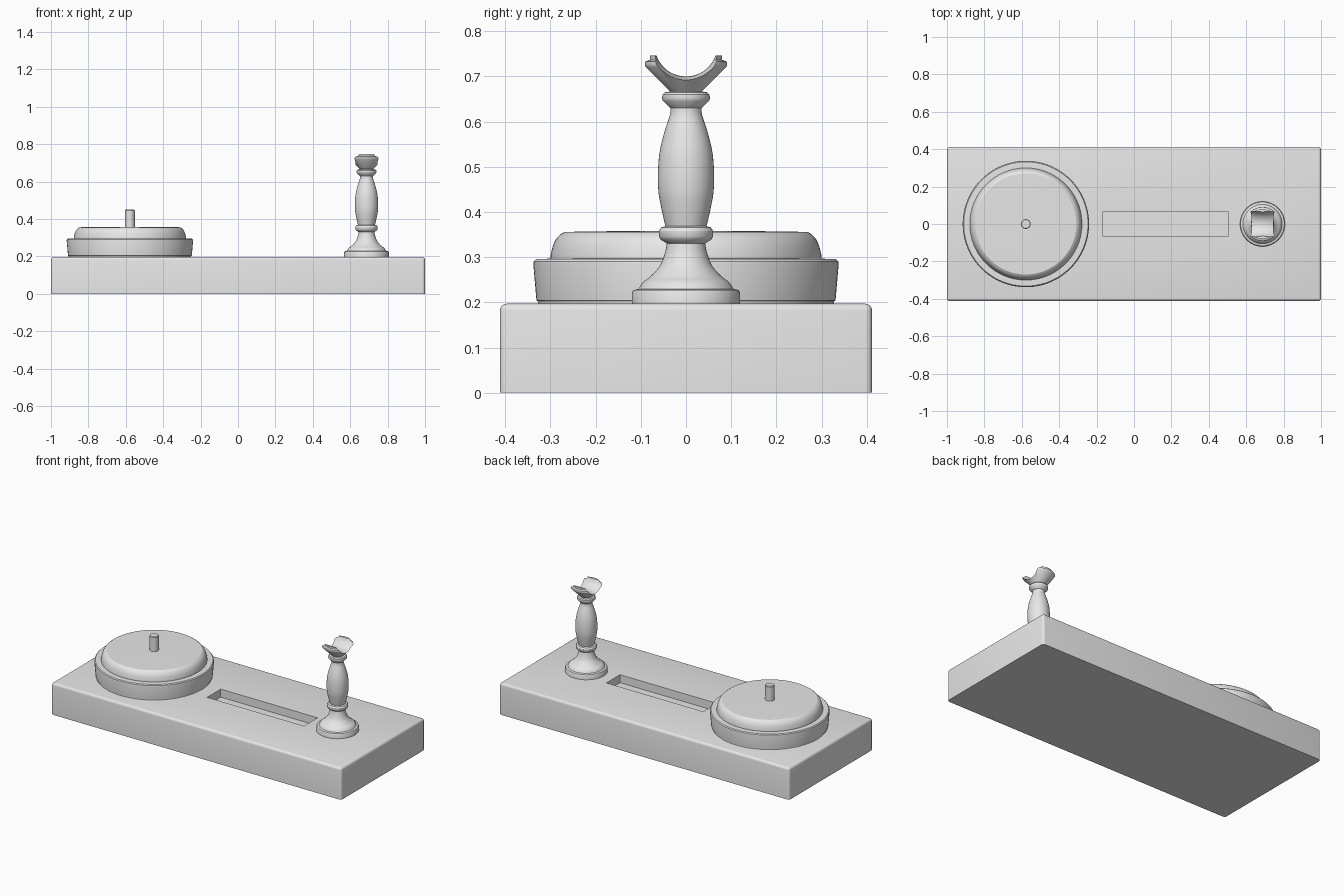
import bpy, bmesh, math
from mathutils import Matrix, Vector

cube = bpy.data.objects.get("Cube")
if cube:
    bpy.data.objects.remove(cube, do_unlink=True)

grey = bpy.data.materials.new("plain grey")
grey.use_nodes = True
grey.diffuse_color = (0.8, 0.8, 0.8, 1)
grey.node_tree.nodes["Principled BSDF"].inputs["Base Color"].default_value = (0.8, 0.8, 0.8, 1)


def finish(name, bm, matrix=None):
    bmesh.ops.recalc_face_normals(bm, faces=bm.faces)
    mesh = bpy.data.meshes.new(name)
    bm.to_mesh(mesh)
    bm.free()
    mesh.materials.append(grey)
    obj = bpy.data.objects.new(name, mesh)
    if matrix:
        obj.matrix_world = matrix
    bpy.context.collection.objects.link(obj)
    return obj


def smooth(obj):
    bpy.ops.object.select_all(action='DESELECT')
    bpy.context.view_layer.objects.active = obj
    obj.select_set(True)
    bpy.ops.object.shade_smooth_by_angle(angle=math.radians(30))


def curved(points, steps=5):
    """Catmull-Rom curve through (radius, height) points."""
    p = [Vector(q) for q in points]
    p = [p[0] * 2 - p[1]] + p + [p[-1] * 2 - p[-2]]
    out = []
    for a, b, c, d in zip(p, p[1:], p[2:], p[3:]):
        for i in range(steps):
            t = i / steps
            out.append(b + (c - a) * t / 2 + (2 * a - 5 * b + 4 * c - d) * t * t / 2
                       + (3 * b - a - 3 * c + d) * t ** 3 / 2)
    return [tuple(v) for v in out] + [points[-1]]


def lathe(name, profile, matrix, sides=64):
    """Closed turned solid; the profile is capped on the axis at both ends."""
    profile = [(0, profile[0][1])] + profile + [(0, profile[-1][1])]
    bm = bmesh.new()
    verts = [bm.verts.new((r, 0, z)) for r, z in profile]
    edges = [bm.edges.new(pair) for pair in zip(verts, verts[1:])]
    bmesh.ops.spin(bm, geom=verts + edges, cent=(0, 0, 0), axis=(0, 0, 1),
                   angle=math.tau, steps=sides)
    bmesh.ops.remove_doubles(bm, verts=bm.verts, dist=1e-5)
    return finish(name, bm, matrix)


def box(name, size, centre, bevel=0):
    bm = bmesh.new()
    bmesh.ops.create_cube(bm, size=1)
    bmesh.ops.scale(bm, vec=size, verts=bm.verts)
    if bevel:
        # Round every edge except those resting on the ground
        edges = [e for e in bm.edges if any(v.co.z > 0 for v in e.verts)]
        bmesh.ops.bevel(bm, geom=edges, offset=bevel, segments=4, profile=0.5, affect='EDGES')
    return finish(name, bm, Matrix.Translation(centre))


def cut(obj, cutter):
    mod = obj.modifiers.new("cut", 'BOOLEAN')
    mod.operation, mod.solver, mod.object = 'DIFFERENCE', 'EXACT', cutter
    bpy.context.view_layer.update()
    bpy.context.view_layer.objects.active = obj
    bpy.ops.object.modifier_apply(modifier=mod.name)
    bpy.data.objects.remove(cutter, do_unlink=True)


# Plinth with a long recessed tray
TOP = 0.197
plinth = box("plinth", (2, 0.824, TOP), (0, 0, TOP / 2), 0.015)
cut(plinth, box("tray_cutter", (0.668, 0.134, 0.1), (0.168, 0, TOP)))
smooth(plinth)

# Stepped round turntable with its centre pin
at_table = Matrix.Translation((-0.578, 0, 0))
table_base = [(0.328, 0.19), (0.328, 0.203), (0.331, 0.204), (0.338, 0.285),
              (0.337, 0.291), (0.332, 0.296), (0.29, 0.297)]
table_top = [(0.3, 0.29)] + curved([(0.3, 0.303), (0.294, 0.327), (0.284, 0.345), (0.27, 0.356)], 4)
table_top += [(0.14, 0.358)]
pin = [(0.026, 0.35), (0.026, 0.446), (0.023, 0.45)]
smooth(lathe("turntable_base", table_base, at_table, 96))
smooth(lathe("turntable_top", table_top, at_table, 96))
smooth(lathe("turntable_pin", pin, at_table, 32))

# Turned post
at_post = Matrix.Translation((0.687, 0, 0))
foot = [(0.12, 0.19), (0.12, 0.221), (0.117, 0.227), (0.105, 0.23)]
foot += curved([(0.104, 0.232), (0.095, 0.245), (0.078, 0.258), (0.058, 0.281),
                (0.047, 0.308), (0.042, 0.332)])
lower_collar = [(0.042, 0.33), (0.056, 0.339), (0.06, 0.346), (0.06, 0.358),
                (0.055, 0.366), (0.045, 0.369)]
shaft = curved([(0.044, 0.362), (0.054, 0.405), (0.061, 0.445), (0.062, 0.49),
                (0.058, 0.535), (0.047, 0.58), (0.036, 0.614), (0.034, 0.636)])
upper_collar = [(0.035, 0.63), (0.051, 0.646), (0.053, 0.652), (0.052, 0.66),
                (0.047, 0.665), (0.034, 0.667)]
for name, profile in (("post_foot", foot), ("post_lower_collar", lower_collar),
                      ("post_shaft", shaft), ("post_upper_collar", upper_collar)):
    smooth(lathe(name, profile, at_post))

# Cradle: a flared cup with a waisted trough cut across it
cup = [(0.034, 0.66), (0.036, 0.668), (0.089, 0.721), (0.091, 0.727), (0.09, 0.733),
       (0.08, 0.737), (0.08, 0.747)]
cradle = lathe("post_cradle", cup, at_post)
half = [(0.069, 0), (0.071, 0.03), (0.078, 0.065), (0.092, 0.12)]
trough = curved([(r, -x) for r, x in half[:0:-1]] + half, 4)
lay = Matrix.Translation((0.687, 0, 0.769)) @ Matrix.Rotation(math.pi / 2, 4, 'Y')
cut(cradle, lathe("trough_cutter", trough, lay))
smooth(cradle)
